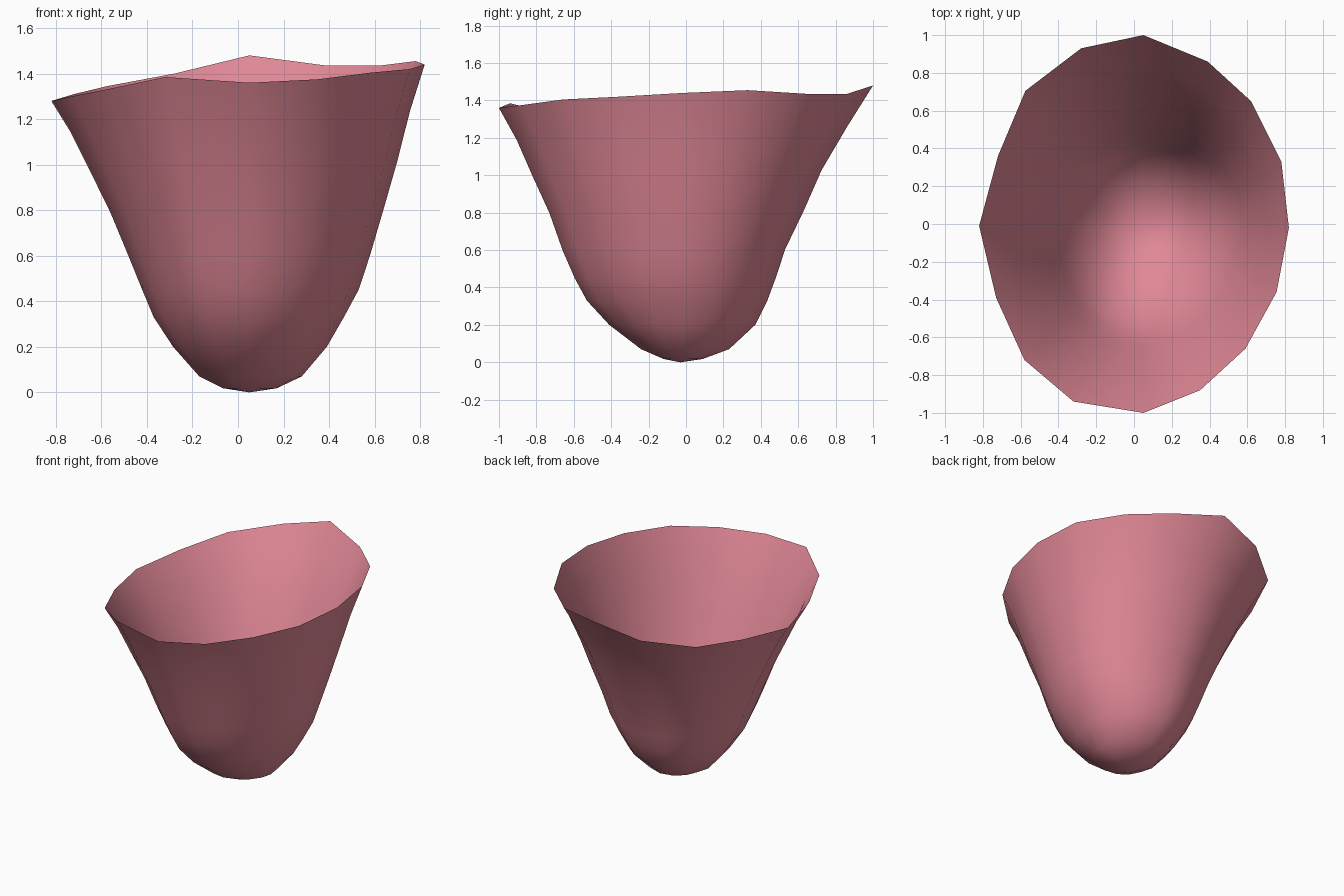
import bpy, bmesh

if "Cube" in bpy.data.objects:
    bpy.data.objects.remove(bpy.data.objects["Cube"])

# Rim outline, counter-clockwise from the right: x, y, z
RIM = [(.82, -.02, 1.44), (.78, .33, 1.455), (.62, .65, 1.435), (.39, .86, 1.435),
       (.05, 1.0, 1.48), (-.28, .93, 1.40), (-.575, .705, 1.345), (-.72, .36, 1.31),
       (-.82, -.01, 1.28), (-.73, -.39, 1.30), (-.58, -.72, 1.33), (-.32, -.94, 1.385),
       (.05, -1.0, 1.36), (.35, -.88, 1.375), (.59, -.66, 1.405), (.755, -.36, 1.42)]

# Rings below the rim: height, left, right, front and back extent
RINGS = [(1.2, -.735, .755, -.905, .86), (1.0, -.65, .70, -.82, .725),
         (.8, -.56, .64, -.73, .63), (.6, -.48, .58, -.66, .53),
         (.45, -.42, .53, -.595, .48), (.33, -.37, .465, -.53, .435),
         (.20, -.285, .39, -.41, .37), (.07, -.17, .28, -.24, .23),
         (.018, -.065, .17, -.12, .09)]
CX, CY = .05, -.02


def ring_points(z, left, right, front, back):
    """Scale the rim outline to the given extents, with a tilt that fades downward."""
    pts = []
    for x, y, rz in RIM:
        u = (x - CX) / (.82 - CX) if x > CX else (x - CX) / (.82 + CX)
        v = (y - CY) / (1 - CY) if y > CY else (y - CY) / (1 + CY)
        px = CX + u * ((right - CX) if u > 0 else (CX - left))
        py = CY + v * ((back - CY) if v > 0 else (CY - front))
        pts.append((px, py, z + (rz - 1.38) * (z / 1.38) ** 4))
    return pts


# Open cup: thin single-walled shell
bm = bmesh.new()
loops = [[bm.verts.new(p) for p in RIM]]
loops += [[bm.verts.new(p) for p in ring_points(*r)] for r in RINGS]
n = len(RIM)
for upper, lower in zip(loops, loops[1:]):
    for i in range(n):
        j = (i + 1) % n
        bm.faces.new((lower[i], lower[j], upper[j], upper[i]))
# Rounded bottom
pole = bm.verts.new((.05, -.03, 0))
for i in range(n):
    bm.faces.new((pole, loops[-1][(i + 1) % n], loops[-1][i]))
for f in bm.faces:
    f.smooth = True

mesh = bpy.data.meshes.new("cup_shell")
bm.to_mesh(mesh)
bm.free()
pink = bpy.data.materials.new("dusty pink")
pink.diffuse_color = (.745, .246, .305, 1)
pink.use_nodes = True
pink.node_tree.nodes["Principled BSDF"].inputs["Base Color"].default_value = pink.diffuse_color
mesh.materials.append(pink)
bpy.context.collection.objects.link(bpy.data.objects.new("cup_shell", mesh))
